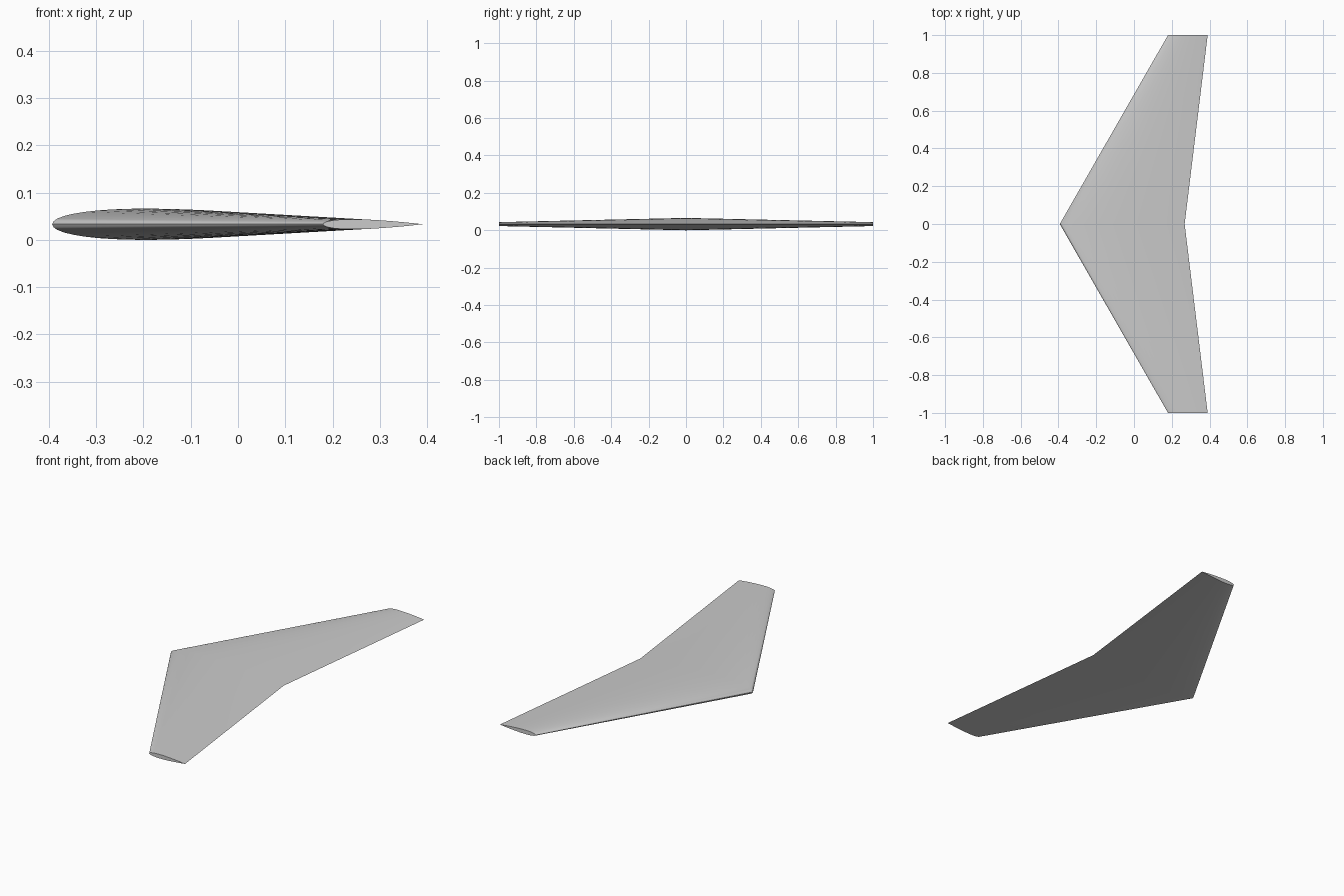
import bpy, bmesh, math

cube = bpy.data.objects.get("Cube")
if cube:
    bpy.data.objects.remove(cube, do_unlink=True)

# Material
grey = bpy.data.materials.new("light grey")
grey.use_nodes = True
colour = (0.6, 0.6, 0.6, 1)
grey.diffuse_color = colour
grey.node_tree.nodes["Principled BSDF"].inputs["Base Color"].default_value = colour

STEPS = 24       # points along the chord
THICKNESS = 0.1  # of the chord
MID_Z = 0.033


def half_thickness(t):
    """Symmetric aerofoil with a closed trailing edge."""
    return 5 * THICKNESS * (0.2969 * math.sqrt(t) - 0.126 * t - 0.3516 * t**2
                            + 0.2843 * t**3 - 0.1036 * t**4)


def section(bm, y, lead, trail):
    """Closed ring: trailing edge, over the top to the nose, back underneath."""
    chord = trail - lead
    ring = []
    for i in range(2 * STEPS):
        t = (1 + math.cos(math.pi * i / STEPS)) / 2
        side = 1 if i < STEPS else -1
        z = MID_Z + side * chord * half_thickness(t)
        ring.append(bm.verts.new((lead + chord * t, y, z)))
    return ring


# Swept, tapered wing: tip, root, tip
bm = bmesh.new()
rings = [section(bm, y, lead, trail) for y, lead, trail in
         ((-1, 0.18, 0.39), (0, -0.393, 0.268), (1, 0.18, 0.39))]
for a, b in zip(rings, rings[1:]):
    for i in range(len(a)):
        j = (i + 1) % len(a)
        bm.faces.new((a[i], a[j], b[j], b[i]))

# Flat tip caps
bm.faces.new(rings[0])
bm.faces.new(rings[-1])
bmesh.ops.recalc_face_normals(bm, faces=bm.faces)

mesh = bpy.data.meshes.new("swept_wing")
bm.to_mesh(mesh)
bm.free()
mesh.materials.append(grey)
wing = bpy.data.objects.new("swept_wing", mesh)
bpy.context.collection.objects.link(wing)

# Smooth skin with sharp tips and trailing edge
bpy.context.view_layer.objects.active = wing
wing.select_set(True)
bpy.ops.object.shade_smooth_by_angle(angle=math.radians(30))
